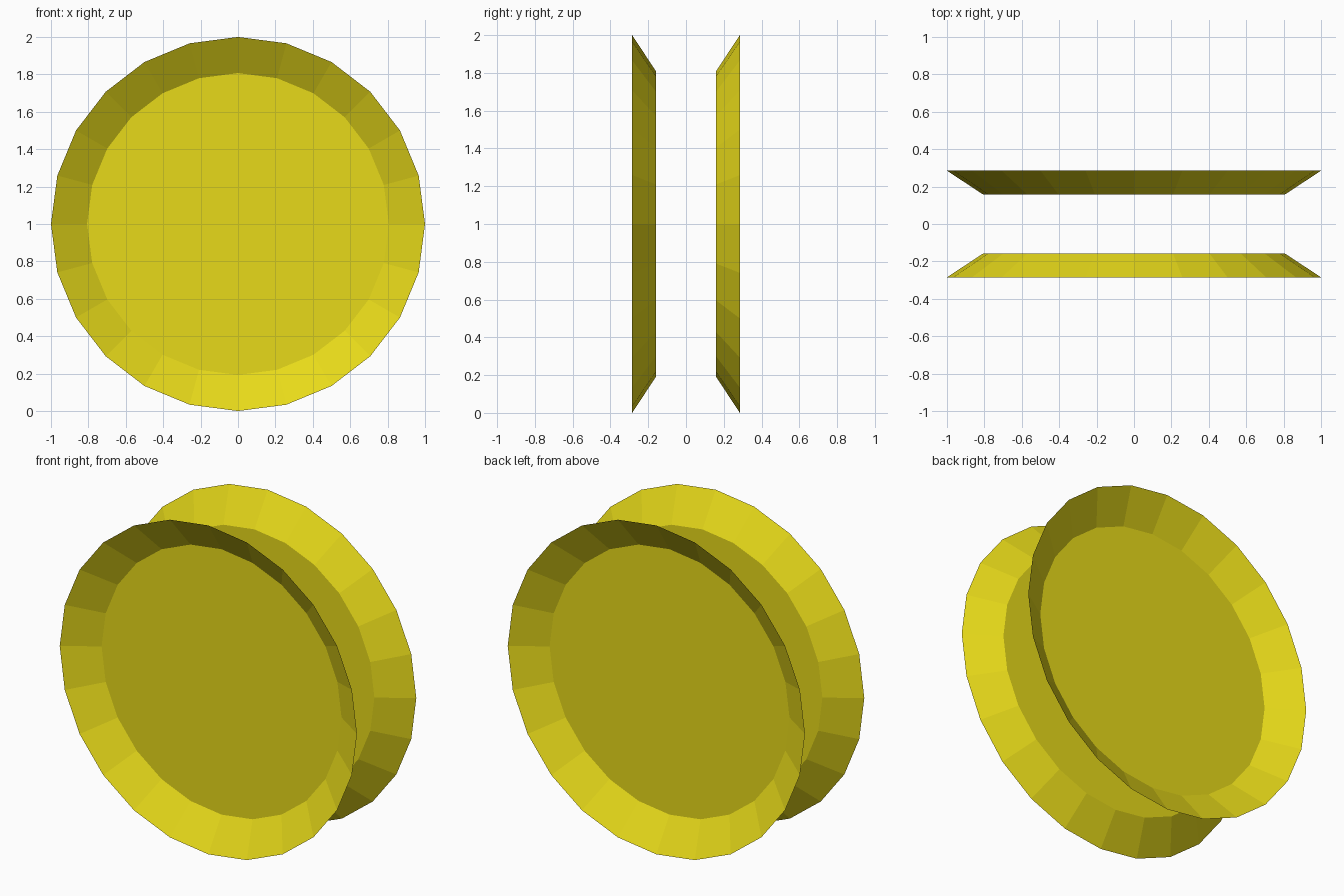
import bpy, bmesh
from math import cos, sin, tau

if "Cube" in bpy.data.objects:
    bpy.data.objects.remove(bpy.data.objects["Cube"])

SIDES = 24
OUTER_R, INNER_R = 1.0, 0.807
RIM_Y, FLOOR_Y = 0.285, 0.158

yellow = bpy.data.materials.new("yellow")
yellow.diffuse_color = (0.8, 0.7, 0.01, 1)
yellow.use_nodes = True
yellow.node_tree.nodes["Principled BSDF"].inputs["Base Color"].default_value = yellow.diffuse_color


def ring(bm, radius, y):
    return [bm.verts.new((radius * cos(tau * i / SIDES), y, 1 + radius * sin(tau * i / SIDES)))
            for i in range(SIDES)]


def dish(name, side):
    """Open shallow dish: flat floor near the middle, sloped wall flaring outward."""
    bm = bmesh.new()
    rim = ring(bm, OUTER_R, side * RIM_Y)
    base = ring(bm, INNER_R, side * FLOOR_Y)
    # flat floor
    faces = [bm.faces.new(base)]
    # sloped wall
    for i in range(SIDES):
        j = (i + 1) % SIDES
        faces.append(bm.faces.new((base[j], base[i], rim[i], rim[j])))
    # floor and wall face the open side
    bmesh.ops.recalc_face_normals(bm, faces=faces)
    bm.normal_update()
    if faces[0].normal.y * side < 0:
        bmesh.ops.reverse_faces(bm, faces=faces)
    mesh = bpy.data.meshes.new(name)
    bm.to_mesh(mesh)
    bm.free()
    mesh.materials.append(yellow)
    bpy.context.collection.objects.link(bpy.data.objects.new(name, mesh))


dish("front_dish", -1)
dish("back_dish", 1)
